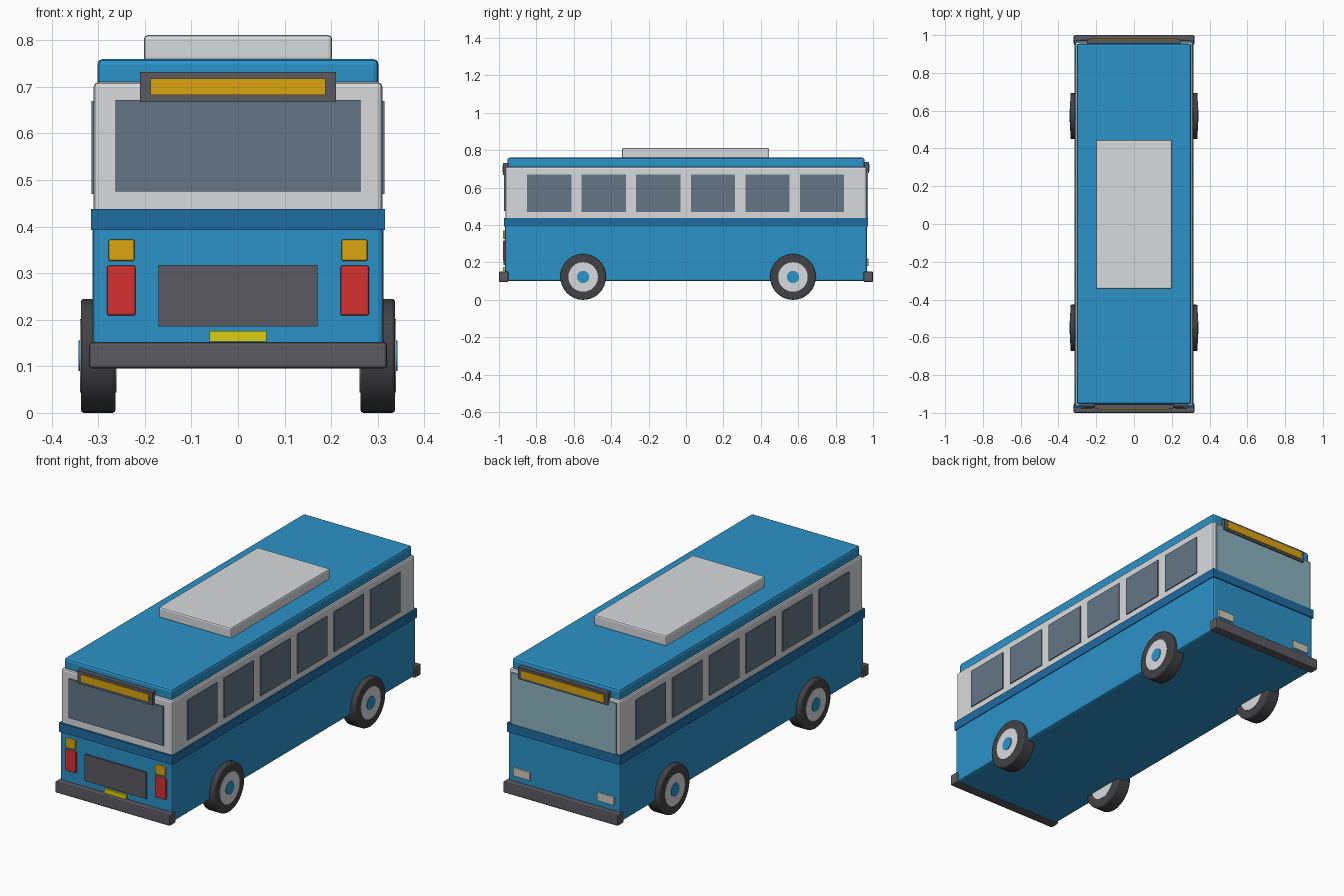
import bpy, bmesh, math
from mathutils import Matrix, Vector

if "Cube" in bpy.data.objects:
    bpy.data.objects.remove(bpy.data.objects["Cube"])


def material(name, rgb):
    m = bpy.data.materials.new(name)
    m.diffuse_color = (*rgb, 1)
    m.use_nodes = True
    m.node_tree.nodes["Principled BSDF"].inputs["Base Color"].default_value = m.diffuse_color
    return m


BLUE = material("blue paint", (0.024, 0.29, 0.58))
NAVY = material("belt blue", (0.014, 0.15, 0.36))
WHITE = material("white paint", (0.69, 0.70, 0.72))
GLASS = material("dark glass", (0.125, 0.18, 0.235))
PALE = material("pale glass", (0.27, 0.45, 0.53))
DARK = material("dark trim", (0.10, 0.10, 0.12))
RUBBER = material("rubber", (0.055, 0.055, 0.06))
AMBER = material("amber", (0.72, 0.38, 0.004))
RED = material("red", (0.66, 0.03, 0.03))
YELLOW = material("yellow", (0.72, 0.62, 0.005))
LAMP = material("lamp", (0.62, 0.60, 0.52))


def finish(name, bm, mat, bevel, segments=2):
    me = bpy.data.meshes.new(name)
    bm.to_mesh(me)
    bm.free()
    me.materials.append(mat)
    ob = bpy.data.objects.new(name, me)
    bpy.context.collection.objects.link(ob)
    if bevel:
        mod = ob.modifiers.new("bevel", "BEVEL")
        mod.width, mod.segments = bevel, segments
        mod.limit_method = 'ANGLE'
    return ob


def box(name, x, y, z, mat, bevel=0.0):
    """Box from (min, max) ranges on each axis."""
    bm = bmesh.new()
    lo, hi = Vector((x[0], y[0], z[0])), Vector((x[1], y[1], z[1]))
    bmesh.ops.create_cube(bm, size=1, matrix=Matrix.Translation((lo + hi) / 2)
                          @ Matrix.Diagonal((*(hi - lo), 1)))
    return finish(name, bm, mat, bevel)


def sym(a):
    return (-a, a)


def disc(name, side, x0, x1, y, z, r, mat, bevel=0.0, sides=32):
    """Cylinder along x between |x0| and |x1|."""
    bm = bmesh.new()
    bmesh.ops.create_cone(bm, cap_ends=True, segments=sides, radius1=r, radius2=r, depth=x1 - x0,
                          matrix=Matrix.Translation((side * (x0 + x1) / 2, y, z))
                          @ Matrix.Rotation(math.pi / 2, 4, 'Y'))
    ob = finish(name, bm, mat, bevel)
    bpy.context.view_layer.objects.active = ob
    ob.select_set(True)
    bpy.ops.object.shade_smooth_by_angle(angle=math.radians(30))
    ob.select_set(False)


# Body shell
box("lower_body", sym(0.312), sym(0.968), (0.10, 0.42), BLUE, 0.01)
box("upper_body", sym(0.31), sym(0.965), (0.41, 0.71), WHITE, 0.01)
box("belt_stripe", sym(0.316), sym(0.974), (0.393, 0.438), NAVY)
box("roof", sym(0.302), sym(0.955), (0.70, 0.76), BLUE, 0.012)
box("roof_unit", sym(0.202), (-0.343, 0.445), (0.755, 0.811), WHITE, 0.008)

# Bumpers
for end, s in (("front", -1), ("rear", 1)):
    box(end + "_bumper", sym(0.32), sorted((s * 0.95, s * 1.0)), (0.095, 0.152), DARK, 0.007)

# Side windows and wheels
for label, s in (("left", -1), ("right", 1)):
    for i in range(6):
        yc = -0.731 + i * 0.2915
        box(f"{label}_window_{i + 1}", sorted((s * 0.30, s * 0.315)),
            (yc - 0.118, yc + 0.118), (0.47, 0.67), GLASS)
    for end, y in (("front", -0.55), ("rear", 0.572)):
        w = f"{label}_{end}_"
        disc(w + "tyre", s, 0.263, 0.337, y, 0.1225, 0.1225, RUBBER, 0.006)
        disc(w + "rim", s, 0.261, 0.339, y, 0.1225, 0.079, WHITE)
        disc(w + "hub", s, 0.300, 0.342, y, 0.1225, 0.033, BLUE, sides=20)

# Front face
box("windscreen", sym(0.263), (-0.972, -0.95), (0.475, 0.672), GLASS)
box("front_sign_frame", sym(0.21), (-0.978, -0.94), (0.667, 0.732), DARK)
box("front_sign_panel", sym(0.188), (-0.982, -0.95), (0.682, 0.718), AMBER)
box("grille", sym(0.171), (-0.976, -0.95), (0.185, 0.318), DARK)
box("number_plate", sym(0.061), (-0.978, -0.95), (0.153, 0.176), YELLOW)

# Rear face
box("rear_window", sym(0.292), (0.95, 0.972), (0.438, 0.695), PALE)
box("rear_sign_frame", sym(0.25), (0.94, 0.978), (0.677, 0.738), DARK)
box("rear_sign_panel", sym(0.232), (0.95, 0.982), (0.689, 0.726), AMBER)

# Lamps
for label, s in (("left", -1), ("right", 1)):
    box(label + "_red_lamp", sorted((s * 0.22, s * 0.281)), (-0.979, -0.95), (0.209, 0.316), RED, 0.004)
    box(label + "_amber_lamp", sorted((s * 0.222, s * 0.278)), (-0.979, -0.95), (0.326, 0.372), AMBER, 0.004)
    box(label + "_rear_lamp", sorted((s * 0.187, s * 0.281)), (0.95, 0.977), (0.18, 0.222), LAMP, 0.003)
